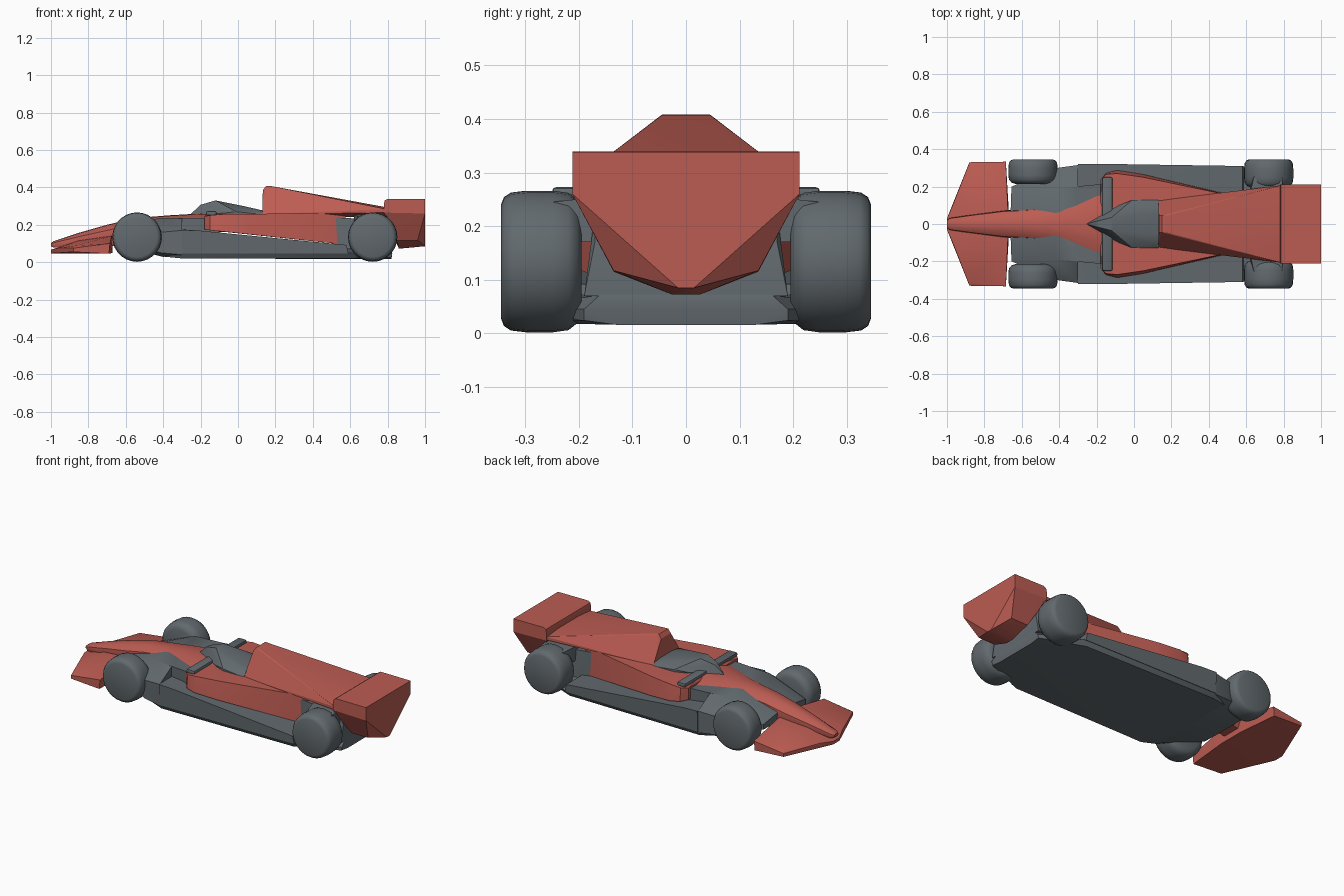
import bpy, bmesh, math


def material(name, rgb):
    m = bpy.data.materials.new(name)
    m.diffuse_color = (*rgb, 1)
    return m


RED = material("red paint", (0.50, 0.107, 0.085))
GREY = material("dark grey", (0.122, 0.143, 0.156))


def finish(name, bm, mat, angle=25):
    bmesh.ops.recalc_face_normals(bm, faces=bm.faces)
    me = bpy.data.meshes.new(name)
    bm.to_mesh(me)
    bm.free()
    me.materials.append(mat)
    me.polygons.foreach_set("use_smooth", [True] * len(me.polygons))
    me.set_sharp_from_angle(angle=math.radians(angle))
    ob = bpy.data.objects.new(name, me)
    bpy.context.collection.objects.link(ob)
    return ob


def hull(name, half, mat, bevel=0):
    """Convex shell around points mirrored across the centre line."""
    bm = bmesh.new()
    pts = {(x, s * y, z) for x, y, z in half for s in (1, -1)}
    for p in sorted(pts):
        bm.verts.new(p)
    bmesh.ops.convex_hull(bm, input=bm.verts[:])
    loose = [v for v in bm.verts if not v.link_faces]
    bmesh.ops.delete(bm, geom=loose, context='VERTS')
    bmesh.ops.dissolve_limit(bm, angle_limit=0.02, verts=bm.verts[:], edges=bm.edges[:])
    if bevel:
        bmesh.ops.bevel(bm, geom=bm.edges[:], offset=bevel, segments=2,
                        affect='EDGES', profile=0.5)
    return finish(name, bm, mat)


def skin(name, rings, mat, angle=25):
    """Bridge equal-length closed rings and cap both ends."""
    bm = bmesh.new()
    loops = [[bm.verts.new(p) for p in r] for r in rings]
    n = len(loops[0])
    for a, b in zip(loops, loops[1:]):
        for i in range(n):
            j = (i + 1) % n
            bm.faces.new((a[i], a[j], b[j], b[i]))
    bm.faces.new(loops[0])
    bm.faces.new(loops[-1])
    return finish(name, bm, mat, angle)


def wheel(name, x, side, inner):
    r, w = 0.132, 0.345 - inner
    prof = [(0, 0.72), (0.05, 0.87), (0.16, 0.97), (0.35, 1), (0.65, 1),
            (0.86, 0.975), (0.96, 0.91), (1, 0.81)]
    rings = [[(x + r * k * math.cos(a), side * (inner + w * t), 0.134 + r * k * math.sin(a))
              for a in (2 * math.pi * i / 28 for i in range(28))] for t, k in prof]
    skin(name, rings, GREY, 40)


# wheels
for s, tag in ((1, "left"), (-1, "right")):
    wheel("front_wheel_" + tag, -0.54, s, 0.215)
    wheel("rear_wheel_" + tag, 0.72, s, 0.195)

# floor: tall at the front, thin at the rear
hull("floor", [(-0.3, 0.318, 0.045), (-0.3, 0.322, 0.172), (-0.2, 0.322, 0.168),
               (0.58, 0.31, 0.092), (0.59, 0.308, 0.045), (-0.3, 0.1, 0.176)], GREY)
hull("under_tray", [(-0.4, 0.27, 0.03), (-0.3, 0.3, 0.02), (0.57, 0.29, 0.02),
                    (-0.3, 0.317, 0.048), (0.58, 0.307, 0.048),
                    (0.82, 0.19, 0.024), (0.82, 0.13, 0.016), (0.825, 0.19, 0.045),
                    (0.82, 0.16, 0.072), (0.55, 0.2, 0.072)], GREY)

# front chassis between the front wheels
hull("front_chassis", [(-0.3, 0.315, 0.04), (-0.3, 0.315, 0.17), (-0.3, 0.2, 0.235),
                       (-0.42, 0.19, 0.237), (-0.41, 0.3, 0.05), (-0.41, 0.3, 0.16),
                       (-0.4, 0.25, 0.028), (-0.655, 0.2, 0.11), (-0.655, 0.2, 0.14),
                       (-0.66, 0.06, 0.165), (-0.63, 0.08, 0.085)], GREY)
hull("cockpit_tub", [(-0.32, 0.2, 0.1), (-0.32, 0.2, 0.235), (-0.1, 0.22, 0.235),
                     (-0.1, 0.22, 0.1)], GREY)

# front axle
hull("front_axle", [(-0.57, 0.24, 0.11), (-0.51, 0.24, 0.11),
                    (-0.57, 0.24, 0.16), (-0.51, 0.24, 0.16)], GREY)

# gearbox and rear suspension
hull("gearbox", [(0.5, 0.15, 0.06), (0.5, 0.15, 0.24), (0.8, 0.17, 0.225),
                 (0.82, 0.17, 0.17), (0.82, 0.19, 0.07)], GREY)
hull("rear_suspension", [(0.62, 0.2, 0.17), (0.8, 0.2, 0.17), (0.64, 0.245, 0.205),
                         (0.79, 0.245, 0.205), (0.64, 0.25, 0.245), (0.79, 0.25, 0.245),
                         (0.62, 0.16, 0.255), (0.8, 0.16, 0.255)], GREY)

# nose: x, half width, bottom, top
sections = [(-1.0, 0.02, 0.085, 0.102), (-0.985, 0.032, 0.078, 0.112),
            (-0.85, 0.052, 0.075, 0.157), (-0.7, 0.072, 0.08, 0.2),
            (-0.58, 0.078, 0.1, 0.228), (-0.46, 0.088, 0.13, 0.243),
            (-0.36, 0.112, 0.15, 0.251), (-0.2, 0.16, 0.16, 0.26),
            (-0.05, 0.19, 0.16, 0.262)]
rings = []
for x, w, b, t in sections:
    h = t - b
    right = [(0.75, b), (1.0, b + 0.35 * h), (0.93, b + 0.75 * h), (0.5, t - 0.03 * h)]
    rings.append([(x, w * k, z) for k, z in right] + [(x, 0, t)]
                 + [(x, -w * k, z) for k, z in reversed(right)])
skin("nose", rings, RED, 35)

# front wing
hull("front_wing", [(-1.0, 0.03, 0.047), (-1.0, 0.03, 0.066), (-0.965, 0.11, 0.05),
                    (-0.965, 0.11, 0.075), (-0.88, 0.33, 0.055), (-0.88, 0.33, 0.075),
                    (-0.69, 0.333, 0.045), (-0.685, 0.333, 0.1), (-0.87, 0.31, 0.088),
                    (-0.67, 0.08, 0.05), (-0.675, 0.09, 0.14), (-0.85, 0.06, 0.115)], RED)

# sidepods
hull("sidepods", [(-0.18, 0.235, 0.175), (-0.18, 0.235, 0.245), (-0.15, 0.272, 0.17),
                  (-0.15, 0.265, 0.25), (-0.09, 0.287, 0.165), (-0.09, 0.27, 0.256),
                  (0.05, 0.265, 0.15), (0.05, 0.25, 0.258), (0.57, 0.145, 0.094),
                  (0.575, 0.14, 0.262), (-0.17, 0.15, 0.256)], RED)

# cockpit canopy and mirror bar
hull("cockpit_canopy", [(-0.255, 0, 0.255), (-0.2, 0.015, 0.307), (-0.12, 0.035, 0.33),
                        (-0.08, 0.1, 0.262), (-0.01, 0.128, 0.27), (0.13, 0.13, 0.255),
                        (0.13, 0.12, 0.268), (0.02, 0.05, 0.302), (0.13, 0.05, 0.277),
                        (-0.01, 0.128, 0.235)], GREY)
hull("mirror_bar", [(-0.17, 0.25, 0.25), (-0.115, 0.25, 0.245),
                    (-0.17, 0.25, 0.273), (-0.115, 0.25, 0.273)], GREY, 0.008)

# engine cover
hull("engine_cover", [(0.13, 0.125, 0.255), (0.13, 0.1, 0.3), (0.133, 0.045, 0.385),
                      (0.15, 0.045, 0.408), (0.175, 0.045, 0.407),
                      (0.79, 0.207, 0.284), (0.79, 0.207, 0.265), (0.79, 0.1, 0.294),
                      (0.79, 0.13, 0.235)], RED)

# rear wing
hull("rear_wing", [(0.78, 0.212, 0.265), (0.78, 0.212, 0.31), (0.785, 0.212, 0.33),
                   (0.8, 0.212, 0.339), (1.0, 0.212, 0.338), (1.0, 0.212, 0.26),
                   (1.0, 0.015, 0.085), (0.85, 0.135, 0.115), (0.96, 0.135, 0.117),
                   (0.86, 0.025, 0.072)], RED)
